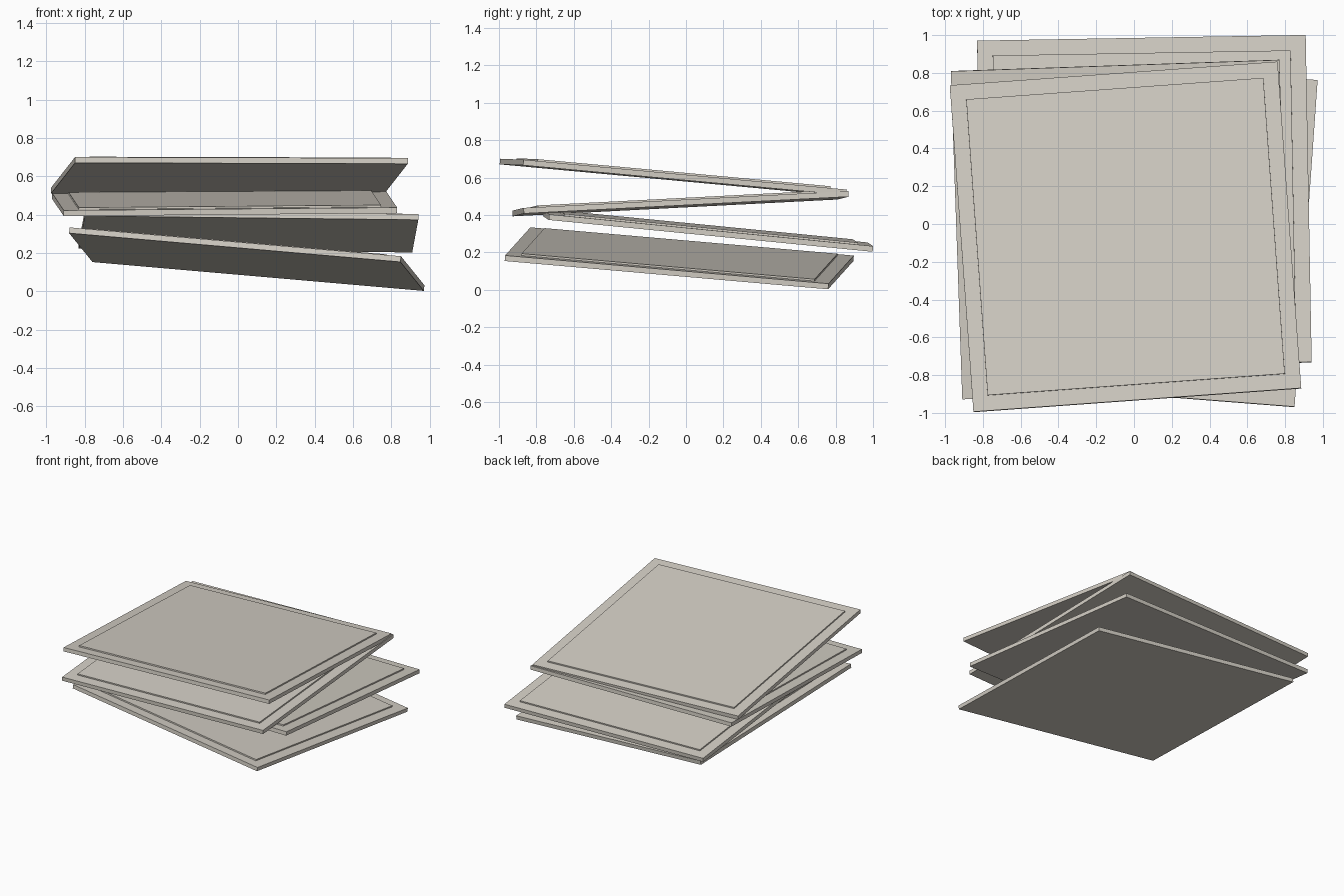
import bpy
import bmesh
from mathutils import Matrix, Vector

cube = bpy.data.objects.get("Cube")
if cube:
    bpy.data.objects.remove(cube, do_unlink=True)

SIDE = 1.74      # tile edge length
PANEL = 1.51     # raised centre edge length
THICK = 0.03
RAISE = 0.01

# One warm grey for every tile
stone = bpy.data.materials.new("warm_grey_stone")
stone.use_nodes = True
colour = (0.66, 0.625, 0.56, 1)
stone.diffuse_color = colour
stone.node_tree.nodes["Principled BSDF"].inputs["Base Color"].default_value = colour


def tile(name, centre, across, back):
    """Square slab with a raised centre; centre is the middle of the rim's top."""
    bm = bmesh.new()
    bmesh.ops.create_cube(bm, size=1, matrix=Matrix.Translation((0, 0, -THICK / 2))
                          @ Matrix.Diagonal((SIDE, SIDE, THICK, 1)))
    bm.normal_update()
    top = max(bm.faces, key=lambda f: f.normal.z)
    # Inset the rim, then lift the centre with vertical walls
    bmesh.ops.inset_region(bm, faces=[top], thickness=(SIDE - PANEL) / 2)
    bmesh.ops.inset_region(bm, faces=[top], thickness=0.0005, depth=RAISE)
    mesh = bpy.data.meshes.new(name)
    bm.to_mesh(mesh)
    bm.free()
    mesh.materials.append(stone)
    obj = bpy.data.objects.new(name, mesh)
    bpy.context.collection.objects.link(obj)
    # Tilt the tile along its two edge directions
    x = Vector(across).normalized()
    z = x.cross(Vector(back)).normalized()
    y = z.cross(x)
    obj.matrix_world = Matrix.Translation(centre) @ Matrix((x, y, z)).transposed().to_4x4()
    return obj


# Stack from the ground up
tile("bottom_tile", (0.047, -0.035, 0.183), (1.725, -0.135, -0.15), (0.12, 1.72, -0.15))
tile("lower_middle_tile", (0.055, 0.12, 0.328), (1.74, 0.03, -0.02), (-0.03, 1.73, -0.17))
tile("upper_middle_tile", (-0.07, -0.03, 0.475), (1.74, 0.06, 0.015), (-0.06, 1.74, 0.09))
tile("top_tile", (-0.045, -0.067, 0.618), (1.73, 0.125, -0.005), (-0.12, 1.73, -0.16))
